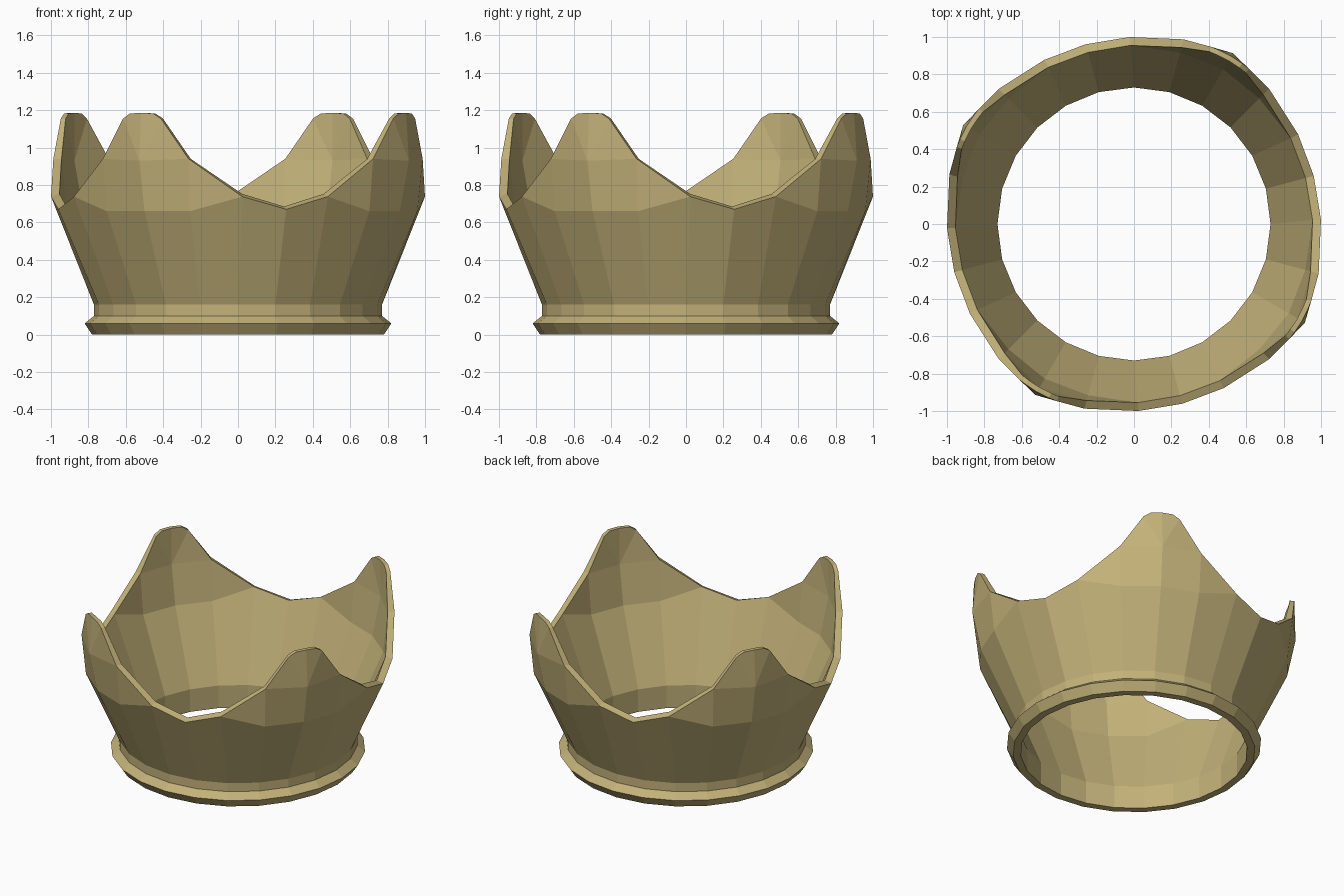
import bpy, bmesh
from math import radians, cos, sin

if "Cube" in bpy.data.objects:
    bpy.data.objects.remove(bpy.data.objects["Cube"])

# Lower rings (radius, height) of the outer and inner skins
OUTER = [(0.78, 0.0), (0.82, 0.06), (0.77, 0.10), (0.77, 0.16)]
INNER = [(0.73, 0.0), (0.73, 0.06), (0.73, 0.10), (0.73, 0.16)]
PEAKS = (60, 150, 240, 330)

bm = bmesh.new()


def vert(angle, r, z):
    a = radians(angle)
    return bm.verts.new((r * cos(a), r * sin(a), z))


def skin(rings, inset, tip_inset, lift):
    """One skin of the crown; returns its bottom and rim loops."""
    rows = [[vert(15 * i, r, z) for i in range(24)] for r, z in rings]
    for lo, hi in zip(rows, rows[1:]):
        for i in range(24):
            j = (i + 1) % 24
            bm.faces.new((lo[i], lo[j], hi[j], hi[i]))
    top = rows[-1]
    valleys = [vert(p - 45, 0.995 - inset, 0.67 + lift) for p in PEAKS]
    rim = []
    for k, p in enumerate(PEAKS):
        base = {o: top[((p + o) // 15) % 24] for o in range(-45, 46, 15)}
        tip = vert(p, 1.037 - tip_inset, 1.186)
        a0, b0 = vert(p, 1.0 - inset, 0.66), vert(p, 1.055 - inset, 0.93)
        sides = []
        for s in (-1, 1):
            valley = valleys[k if s < 0 else (k + 1) % 4]
            r = vert(p + s * 31.3, 1.0 - inset, 0.738 + lift)
            a = vert(p + s * 15, 0.993 - inset, 0.66)
            b = vert(p + s * 15, 1.022 - inset, 0.94)
            t1 = vert(p + s * 4, 1.035 - tip_inset, 1.182)
            t2 = vert(p + s * 6.5, 1.033 - tip_inset, 1.155)
            for f in ((base[s * 45], base[s * 30], r, valley),
                      (base[s * 30], base[s * 15], a, r),
                      (r, a, b),
                      (base[s * 15], base[0], a0, a),
                      (a, a0, b0, b),
                      (b, b0, t2), (b0, tip, t1, t2)):
                bm.faces.new(f)
            sides.append([r, b, t2, t1])
        rim += [valleys[k]] + sides[0] + [tip] + sides[1][::-1]
    return rows[0], rim


# Outer and inner skins, joined along the bottom and the rim
out_loops = skin(OUTER, 0.0, 0.0, 0.0)
in_loops = skin(INNER, 0.045, 0.028, 0.015)
for lo, li in zip(out_loops, in_loops):
    n = len(lo)
    for i in range(n):
        j = (i + 1) % n
        bm.faces.new((lo[i], lo[j], li[j], li[i]))
bmesh.ops.recalc_face_normals(bm, faces=bm.faces)

mesh = bpy.data.meshes.new("crown")
bm.to_mesh(mesh)
bm.free()
crown = bpy.data.objects.new("crown", mesh)
bpy.context.collection.objects.link(crown)

# Dull gold
gold = bpy.data.materials.new("dull_gold")
gold.diffuse_color = (0.54, 0.44, 0.19, 1)
gold.use_nodes = True
gold.node_tree.nodes["Principled BSDF"].inputs["Base Color"].default_value = gold.diffuse_color
mesh.materials.append(gold)
